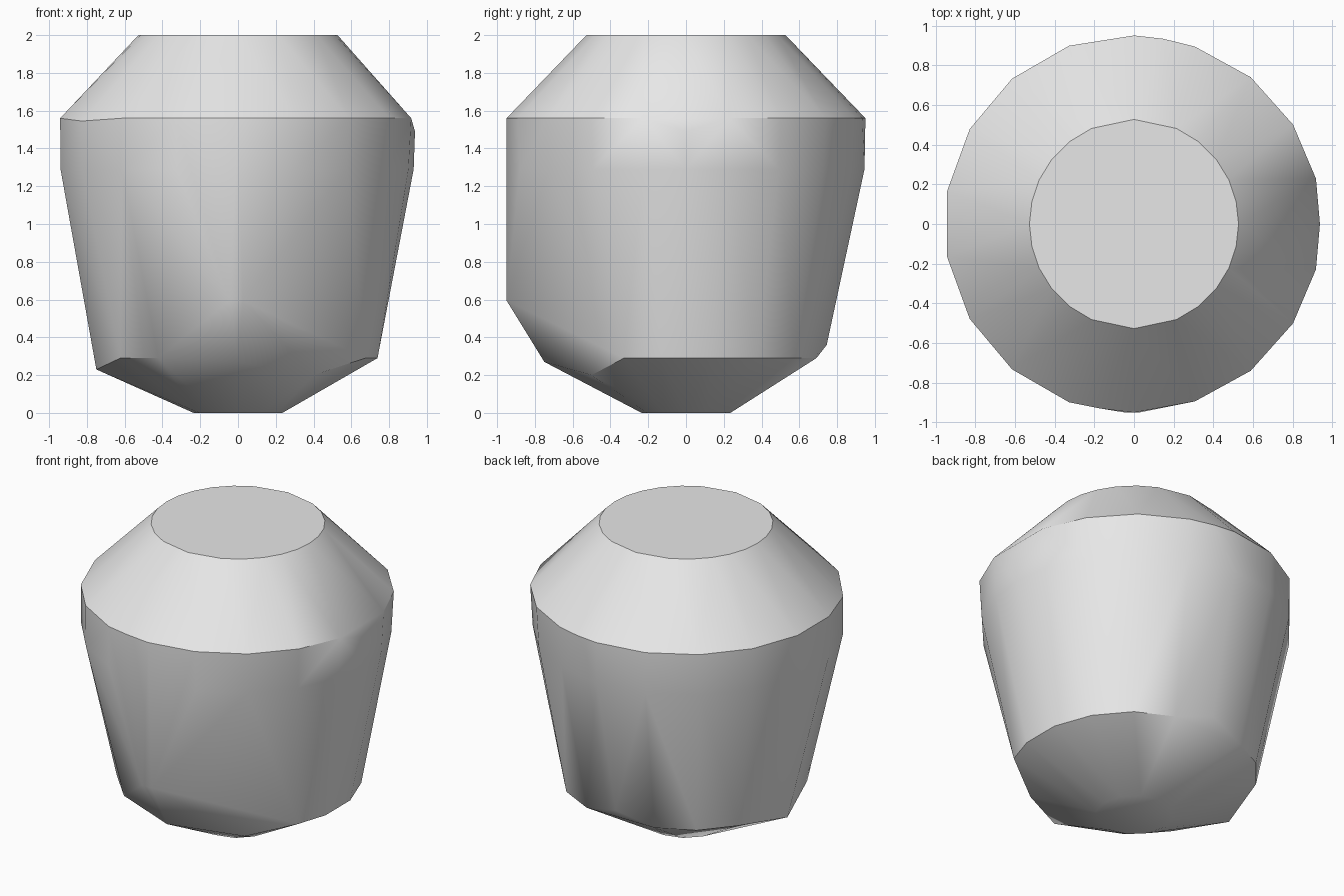
import bpy, bmesh
from math import radians, cos, sin
from mathutils import Vector

cube = bpy.data.objects.get("Cube")
if cube:
    bpy.data.objects.remove(cube, do_unlink=True)


def ring(radius, z, angles):
    """Points on a level circle at the given angles in degrees."""
    return [Vector((radius * cos(radians(a)), radius * sin(radians(a)), z))
            for a in angles]


LEFT = [14, 32, 51.5, 71, -14, -32, -51.5, -71]
RIGHT = list(range(110, 251, 20))
QUARTER = [0, 12.5, 25, 38, 52, 66]

# Flat top
points = ring(0.527, 2, [s * a + t for t, s in ((0, 1), (0, -1), (180, 1), (180, -1))
                         for a in QUARTER] + [90, -90])

# Wide shoulder rim, slightly worn on both sides
points += ring(0.945, 1.56, LEFT + [81, -100])
points += ring(0.956, 1.56, [a for a in RIGHT if a != 210])
points += ring(0.95, 1.56, [90, -90])
points += ring(0.956, 1.545, [210])
points += [Vector((0.937, 0, 1.49))]

# Upright band under the rim
points += ring(0.93, 1.29, LEFT + [0])
points += ring(0.954, 1.29, RIGHT)
points += ring(0.945, 1.29, [90])

# Lower edge, with a cut-back front
points += ring(0.75, 0.29, [-26, -10, 10, 30, 50, 130, 150])
points += ring(0.735, 0.29, [70, 110, 212, 235])
points += [Vector(p) for p in ((-0.75, 0, 0.23), (0, 0.745, 0.36),
                               (0, -0.75, 0.27), (0.4, -0.5, 0.2))]

# Front nose where the upright ridge ends
points += [Vector((x, -0.95, 0.595)) for x in (-0.045, 0.025)]

# Small flat foot
points += ring(0.235, 0, range(0, 360, 30))

# Convex body wrapped around all the rings
bm = bmesh.new()
for p in points:
    bm.verts.new(p)
hull = bmesh.ops.convex_hull(bm, input=bm.verts[:])
spare = {v for key in ("geom_interior", "geom_unused") for v in hull[key]
         if isinstance(v, bmesh.types.BMVert)}
bmesh.ops.delete(bm, geom=list(spare), context='VERTS')
bmesh.ops.dissolve_limit(bm, angle_limit=radians(0.5),
                         verts=bm.verts[:], edges=bm.edges[:])
bmesh.ops.recalc_face_normals(bm, faces=bm.faces[:])
mesh = bpy.data.meshes.new("body")
bm.to_mesh(mesh)
bm.free()

# Single plain grey
grey = bpy.data.materials.new("light_grey")
grey.use_nodes = True
colour = (0.8, 0.8, 0.8, 1)
grey.diffuse_color = colour
grey.node_tree.nodes["Principled BSDF"].inputs["Base Color"].default_value = colour
mesh.materials.append(grey)

body = bpy.data.objects.new("body", mesh)
bpy.context.collection.objects.link(body)
bpy.ops.object.select_all(action='DESELECT')
body.select_set(True)
bpy.context.view_layer.objects.active = body
bpy.ops.object.shade_smooth_by_angle(angle=radians(35))
